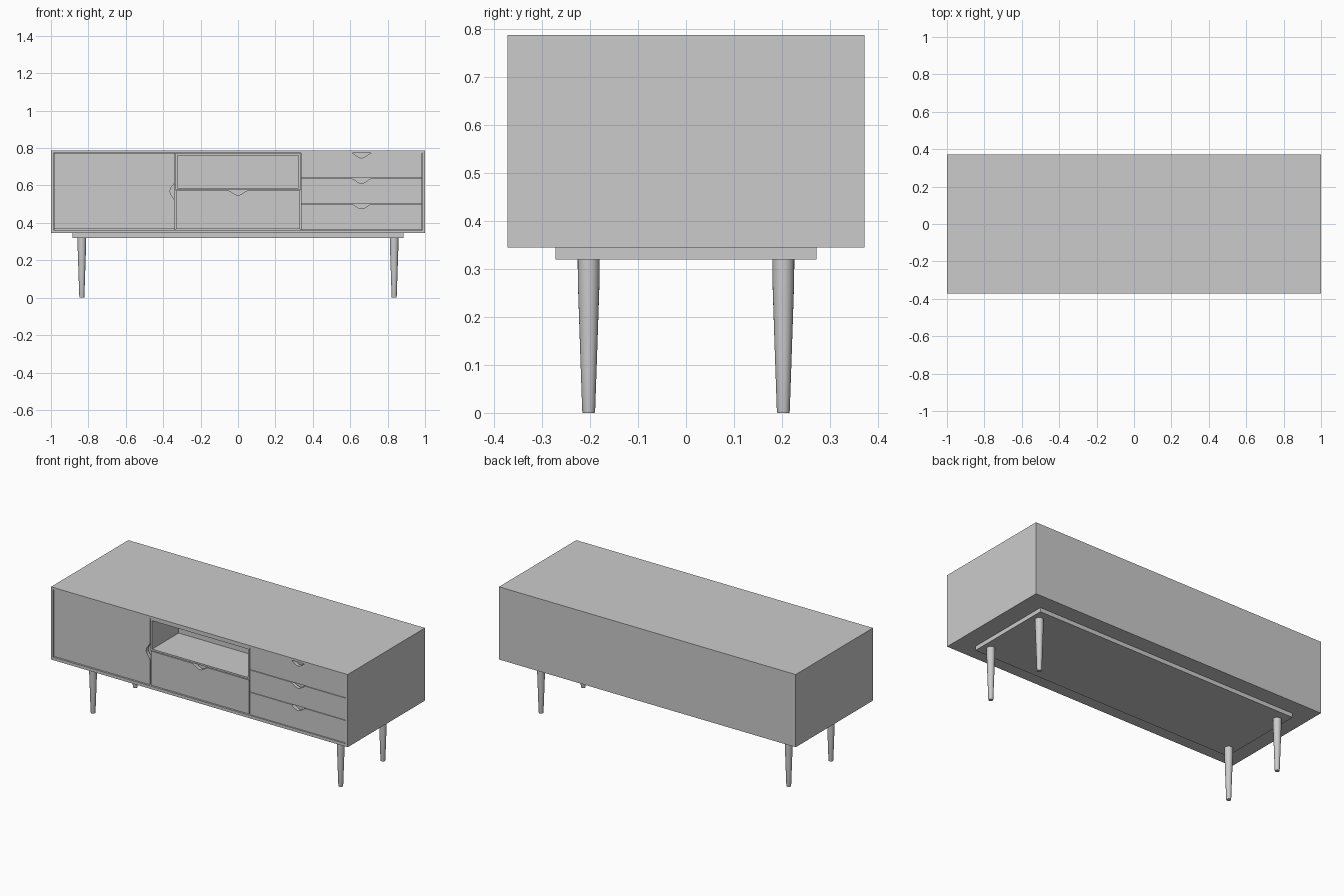
import bpy, bmesh, math

if "Cube" in bpy.data.objects:
    bpy.data.objects.remove(bpy.data.objects["Cube"])

X, Y, Z0, Z1, T = 1.0, 0.372, 0.345, 0.788, 0.014
FRONT = -Y + 0.006          # front plane of doors and drawers
DIV = 0.335                 # x of the two dividers


def finish(name, bm):
    bmesh.ops.recalc_face_normals(bm, faces=bm.faces)
    me = bpy.data.meshes.new(name)
    bm.to_mesh(me)
    bm.free()
    ob = bpy.data.objects.new(name, me)
    bpy.context.collection.objects.link(ob)
    return ob


def box(name, x0, x1, y0, y1, z0, z1):
    bm = bmesh.new()
    bmesh.ops.create_cube(bm, size=1)
    for v in bm.verts:
        v.co = ((x0 + x1) / 2 + v.co.x * (x1 - x0),
                (y0 + y1) / 2 + v.co.y * (y1 - y0),
                (z0 + z1) / 2 + v.co.z * (z1 - z0))
    return finish(name, bm)


def front_panel(name, x0, x1, z0, z1, side=False):
    """Front with a scooped finger notch in its top (or right) edge."""
    w, h = x1 - x0, z1 - z0
    if side:
        w, h = h, w
    pts = [(-w / 2, -h / 2), (w / 2, -h / 2), (w / 2, h / 2)]
    n = 16
    for i in range(n + 1):
        t = 1 - 2 * i / n
        bell = max(0.0, 0.5 + 0.5 * math.cos(math.pi * t))
        pts.append((0.05 * t, h / 2 - 0.025 * bell ** 0.7))
    pts.append((-w / 2, h / 2))
    if side:
        pts = [(v, -u) for u, v in pts]
    cx, cz = (x0 + x1) / 2, (z0 + z1) / 2
    bm = bmesh.new()
    f = bm.faces.new([bm.verts.new((cx + u, FRONT, cz + v)) for u, v in pts])
    ext = bmesh.ops.extrude_face_region(bm, geom=[f])["geom"]
    bmesh.ops.translate(bm, vec=(0, 0.022, 0),
                        verts=[e for e in ext if isinstance(e, bmesh.types.BMVert)])
    return finish(name, bm)


# Cabinet shell: one block with its front inset and pushed back
bm = bmesh.new()
b = Y - 0.015
outer = [(-X, Z0), (X, Z0), (X, Z1), (-X, Z1)]
inner = [(-X + T, Z0 + T + 0.004), (X - T, Z0 + T + 0.004), (X - T, Z1 - T), (-X + T, Z1 - T)]
rings = [[bm.verts.new((x, y, z)) for x, z in loop]
         for loop, y in ((outer, Y), (outer, -Y), (inner, -Y), (inner, b))]
for r0, r1 in zip(rings, rings[1:]):
    for i in range(4):
        j = (i + 1) % 4
        bm.faces.new((r0[i], r0[j], r1[j], r1[i]))
bm.faces.new(rings[0])
bm.faces.new(rings[-1])
finish("cabinet_shell", bm)

# Dividers and the open niche
ZB, ZT, g = Z0 + T + 0.004, Z1 - T, 0.003
for s, n in ((-1, "left"), (1, "right")):
    xa, xb = sorted((s * DIV, s * (DIV - 0.012)))
    box(n + "_niche_wall", xa, xb, FRONT, -0.10, 0.577, ZT - g)
    box(n + "_divider", s * DIV - 0.004, s * DIV + 0.004, FRONT + 0.015, b, ZB, ZT)
box("niche_floor", -DIV, DIV, FRONT, -0.10, 0.577, 0.587)
box("niche_ceiling", -DIV, DIV, FRONT, -0.10, 0.76, ZT - g)
box("niche_back", -DIV, DIV, -0.11, -0.10, 0.577, ZT - g)

# Door and drawer fronts
L, R = -X + T + g, X - T - g
front_panel("left_door", L, -DIV - g, ZB + g, ZT - g, side=True)
front_panel("middle_drawer_front", -DIV + g, DIV - g, ZB + g, 0.573)
splits = [ZB, 0.502, 0.638, ZT]
for i in range(3):
    front_panel(f"right_drawer_front_{i + 1}", DIV + g, R, splits[i] + g / 2, splits[i + 1] - g / 2)

# Carcass boards closing the finger notches
yb = FRONT + 0.03
box("door_backing", L, -DIV, yb, yb + 0.01, ZB, ZT)
box("middle_backing", -DIV, DIV, yb, yb + 0.01, ZB, 0.577)
box("right_backing", DIV, R, yb, yb + 0.01, ZB, ZT)

# Base slab under the cabinet
box("base_slab", -0.885, 0.885, -0.272, 0.272, 0.32, Z0)

# Tapered round legs
profile = [(0.0125, 0), (0.0135, 0.004), (0.0175, 0.12), (0.021, 0.225), (0.0225, 0.27), (0.023, 0.32)]
N = 24
for sx, nx in ((-1, "left"), (1, "right")):
    for sy, ny in ((-1, "front"), (1, "back")):
        bm = bmesh.new()
        rings = [[bm.verts.new((sx * 0.835 + r * math.cos(2 * math.pi * k / N),
                                sy * 0.203 + r * math.sin(2 * math.pi * k / N), z))
                  for k in range(N)] for r, z in profile]
        for r0, r1 in zip(rings, rings[1:]):
            for k in range(N):
                j = (k + 1) % N
                bm.faces.new((r0[k], r0[j], r1[j], r1[k])).smooth = True
        bm.faces.new(rings[0])
        bm.faces.new(rings[-1])
        finish(f"{ny}_{nx}_leg", bm)
